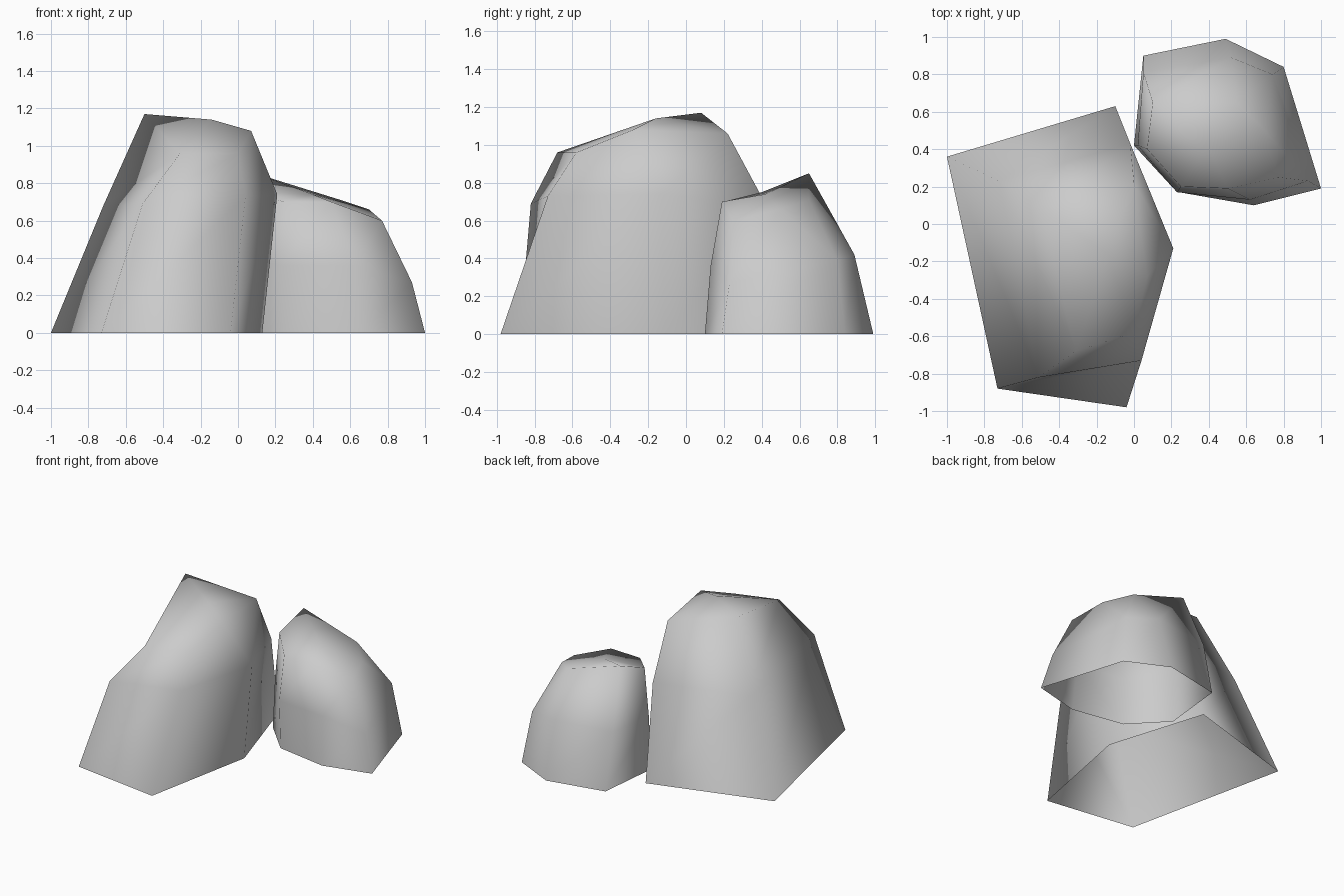
import bpy
import bmesh

cube = bpy.data.objects.get("Cube")
if cube:
    bpy.data.objects.remove(cube, do_unlink=True)

stone = bpy.data.materials.new("grey_stone")
stone.use_nodes = True
colour = (0.6, 0.6, 0.6, 1)
stone.diffuse_color = colour
stone.node_tree.nodes["Principled BSDF"].inputs["Base Color"].default_value = colour


def make_rock(name, rings, peak):
    """Loft a rock from rings (counter-clockwise) up to a peak, open underneath."""
    bm = bmesh.new()
    loops = [[bm.verts.new(p) for p in ring] for ring in rings]
    top = bm.verts.new(peak)
    n = len(loops[0])
    for i in range(n):
        j = (i + 1) % n
        for low, high in zip(loops, loops[1:]):
            bm.faces.new((low[i], low[j], high[j], high[i]))
        bm.faces.new((loops[-1][i], loops[-1][j], top))
    for face in bm.faces:
        face.smooth = True
    mesh = bpy.data.meshes.new(name)
    bm.to_mesh(mesh)
    bm.free()
    mesh.materials.append(stone)
    rock = bpy.data.objects.new(name, mesh)
    bpy.context.collection.objects.link(rock)
    return rock


# Large rock: ground outline, shoulder, crown
make_rock("large_rock", [
    [(-1, .36, 0), (-.73, -.88, 0), (-.04, -.98, 0), (.13, -.11, 0), (-.1, .63, 0)],
    [(-.72, .23, .68), (-.51, -.82, .69), (.04, -.73, .73), (.21, -.13, .74), (-.02, .43, .67)],
    [(-.5, .08, 1.17), (-.31, -.68, .96), (0, -.58, .96), (.07, -.28, 1.08), (0, .22, 1.06)],
], (-.14, -.16, 1.14))

# Small rock: ground outline, shoulder, crown
make_rock("small_rock", [
    [(0, .42, 0), (.24, .17, 0), (.64, .1, 0), (1, .19, 0),
     (.8, .84, 0), (.49, .99, 0), (.05, .9, 0)],
    [(.02, .42, .4), (.23, .17, .36), (.62, .13, .36), (.93, .23, .27),
     (.74, .8, .39), (.52, .89, .42), (.05, .81, .42)],
    [(.07, .4, .75), (.25, .2, .7), (.5, .19, .7), (.77, .25, .6),
     (.7, .5, .66), (.55, .65, .71), (.1, .65, .85)],
], (.4, .42, .74))
